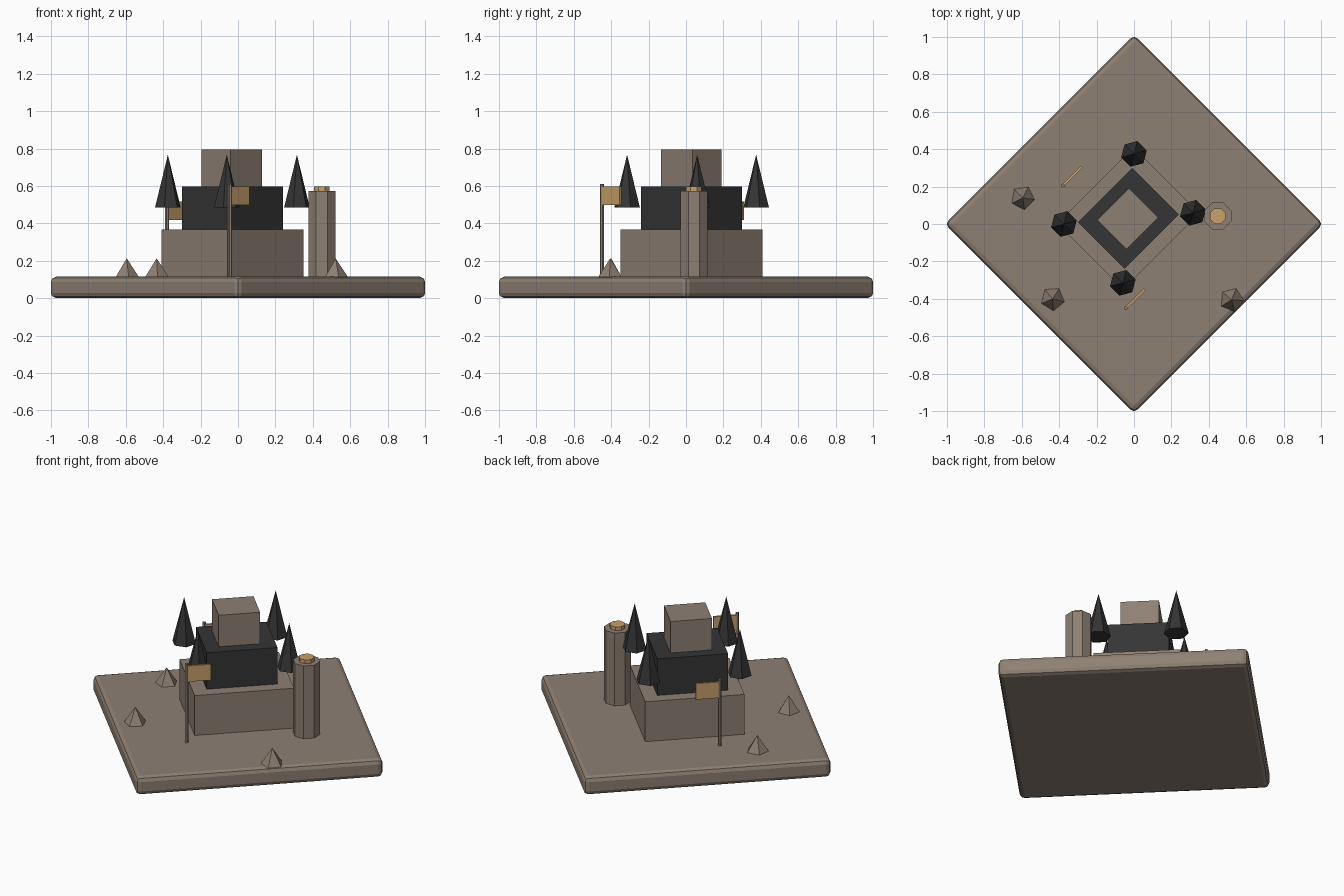
import bpy, math

if "Cube" in bpy.data.objects:
    bpy.data.objects.remove(bpy.data.objects["Cube"])

Q = math.radians(45)  # whole model is turned 45 degrees


def material(name, rgb):
    m = bpy.data.materials.new(name)
    m.diffuse_color = (*rgb, 1)
    m.use_nodes = True
    m.node_tree.nodes["Principled BSDF"].inputs["Base Color"].default_value = m.diffuse_color
    return m


STONE = material("warm stone", (0.27, 0.215, 0.172))
DARK = material("charcoal", (0.035, 0.035, 0.035))
GOLD = material("tan gold", (0.58, 0.355, 0.145))


def box(name, x, y, z0, z1, lx, ly, mat):
    bpy.ops.mesh.primitive_cube_add(size=1, location=(x, y, (z0 + z1) / 2))
    o = bpy.context.object
    o.name = name
    o.scale = (lx, ly, z1 - z0)
    bpy.ops.object.transform_apply(location=False, rotation=False, scale=True)
    o.rotation_euler.z = Q
    o.data.materials.append(mat)
    return o


def cone(name, x, y, z0, z1, r1, r2, sides, mat, turn=0.0):
    bpy.ops.mesh.primitive_cone_add(vertices=sides, radius1=r1, radius2=r2,
                                    depth=z1 - z0, location=(x, y, (z0 + z1) / 2))
    o = bpy.context.object
    o.name = name
    o.rotation_euler.z = math.radians(turn)
    o.data.materials.append(mat)
    return o


# Base slab with rounded edges
base = box("base", 0, 0, 0, 0.115, 1.431, 1.431, STONE)
bev = base.modifiers.new("bevel", 'BEVEL')
bev.width = 0.028
bev.segments = 2

# Stepped building
box("lower_tier", -0.03, 0.03, 0.11, 0.366, 0.575, 0.498, STONE)
box("middle_tier", -0.03, 0.03, 0.366, 0.596, 0.41, 0.353, DARK)
box("upper_tier", -0.033, 0.028, 0.596, 0.794, 0.24, 0.22, STONE)

# Corner spires, raised above the lower tier
for i, (x, y) in enumerate([(0, 0.375), (-0.375, 0), (0.315, 0.06), (-0.06, -0.315)]):
    cone(f"spire_{i + 1}", x, y, 0.484, 0.767, 0.071, 0, 6, DARK, 45)

# Side tower with cap
cone("tower", 0.448, 0.042, 0.11, 0.573, 0.078, 0.078, 8, STONE, 22.5)
cone("tower_cap", 0.448, 0.042, 0.573, 0.596, 0.045, 0.045, 8, GOLD, 22.5)

# Flags on poles
for i, (x, y, top) in enumerate([(-0.043, -0.45, 0.61), (-0.38, 0.206, 0.53)]):
    cone(f"flag_pole_{i + 1}", x, y, 0.11, top, 0.011, 0.011, 6, STONE, 45)
    box(f"flag_{i + 1}", x + 0.05, y + 0.05, top - 0.113, top - 0.013, 0.14, 0.013, GOLD)

# Small rocks
for i, (x, y, turn) in enumerate([(-0.595, 0.14, 45), (-0.435, -0.4, 40), (0.522, -0.405, 50)]):
    cone(f"rock_{i + 1}", x, y, 0.113, 0.213, 0.066, 0, 5, STONE, turn)
